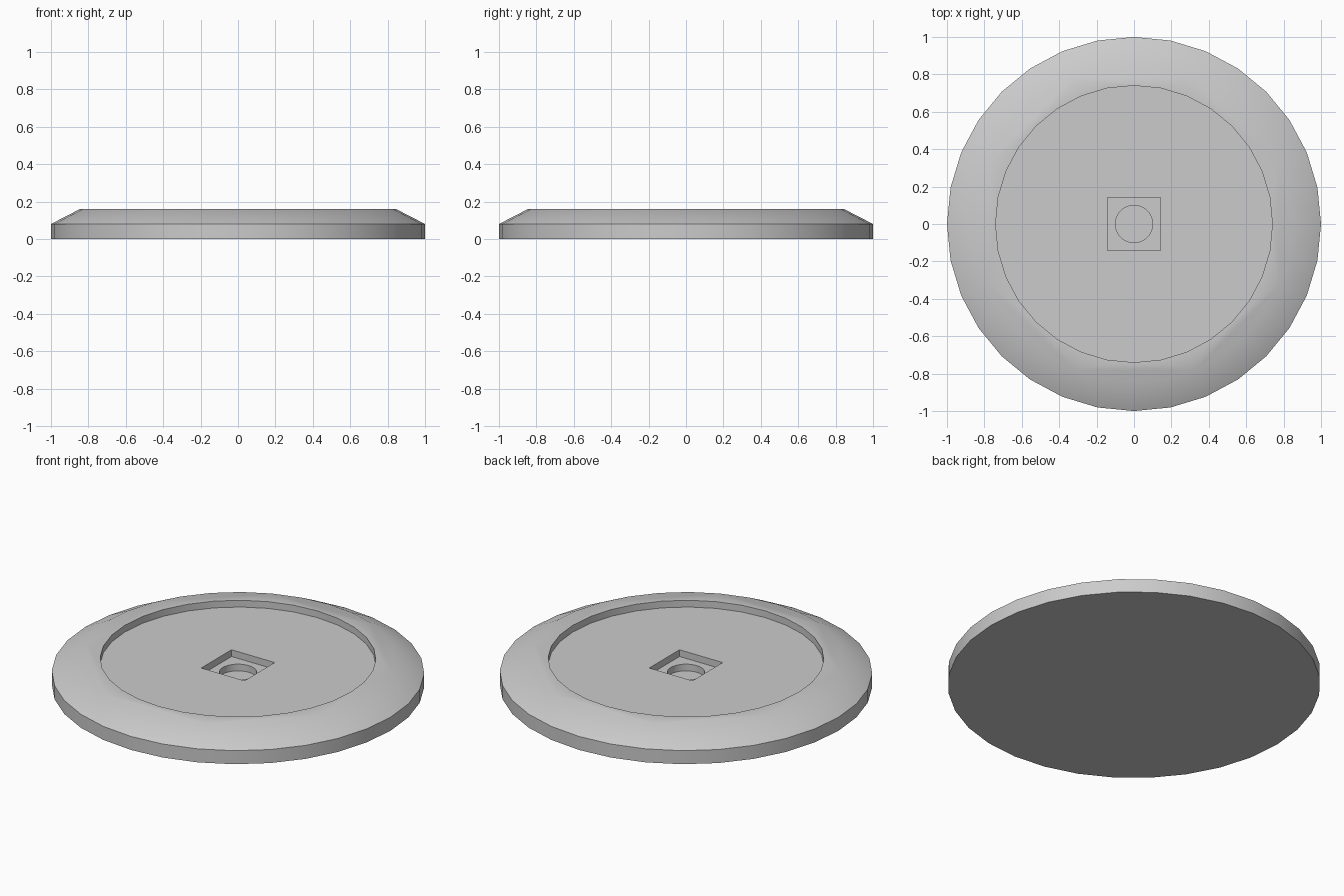
import bpy
import bmesh
from math import radians
from mathutils import Matrix

cube = bpy.data.objects.get("Cube")
if cube:
    bpy.data.objects.remove(cube, do_unlink=True)

SIDES = 32
TOP = 0.16
STEP = 0.04

grey = bpy.data.materials.new("plain grey")
grey.use_nodes = True
colour = (0.6, 0.6, 0.6, 1)
grey.diffuse_color = colour
grey.node_tree.nodes["Principled BSDF"].inputs["Base Color"].default_value = colour


def add_object(name, bm):
    mesh = bpy.data.meshes.new(name)
    bm.normal_update()
    bm.to_mesh(mesh)
    bm.free()
    mesh.materials.append(grey)
    obj = bpy.data.objects.new(name, mesh)
    bpy.context.collection.objects.link(obj)
    return obj


def add_drum(bm, bottom_radius, top_radius, z0, z1, sides=SIDES):
    """Capped cylinder or cone between two heights."""
    return bmesh.ops.create_cone(
        bm, cap_ends=True, segments=sides, radius1=bottom_radius, radius2=top_radius,
        depth=z1 - z0, matrix=Matrix.Translation((0, 0, (z0 + z1) / 2)))["verts"]


# Disc body: straight wall, then its top cap drawn up into a sloping rim
bm = bmesh.new()
add_drum(bm, 1, 1, 0, TOP / 2)
bm.normal_update()
cap = max(bm.faces, key=lambda f: f.calc_center_median().z)
bmesh.ops.inset_region(bm, faces=[cap], thickness=0.15, use_even_offset=True)
for v in cap.verts:
    v.co.z = TOP
    v.co.xy = v.co.xy.normalized() * 0.845
disc = add_object("disc_base", bm)

# Stepped recesses: wide dish, square socket, round hole
dish = bmesh.new()
add_drum(dish, 0.74, 0.74, TOP - STEP, TOP + STEP)
socket = bmesh.new()
bmesh.ops.create_cube(socket, size=1, matrix=Matrix.Translation((0, 0, TOP - STEP))
                      @ Matrix.Diagonal((0.283, 0.283, 2 * STEP, 1)))
hole = bmesh.new()
add_drum(hole, 0.1, 0.1, TOP - 3 * STEP, TOP - STEP)

bpy.context.view_layer.objects.active = disc
for name, cutter_bm in (("dish", dish), ("socket", socket), ("hole", hole)):
    cutter = add_object(name + "_cutter", cutter_bm)
    cutter.hide_render = True
    cut = disc.modifiers.new(name, "BOOLEAN")
    cut.operation = "DIFFERENCE"
    cut.solver = "EXACT"
    cut.object = cutter
    bpy.ops.object.modifier_apply(modifier=cut.name)
    bpy.data.objects.remove(cutter, do_unlink=True)

# Smooth slope and wall, crisp corners
bpy.ops.object.select_all(action="DESELECT")
disc.select_set(True)
bpy.ops.object.shade_smooth_by_angle(angle=radians(30))
